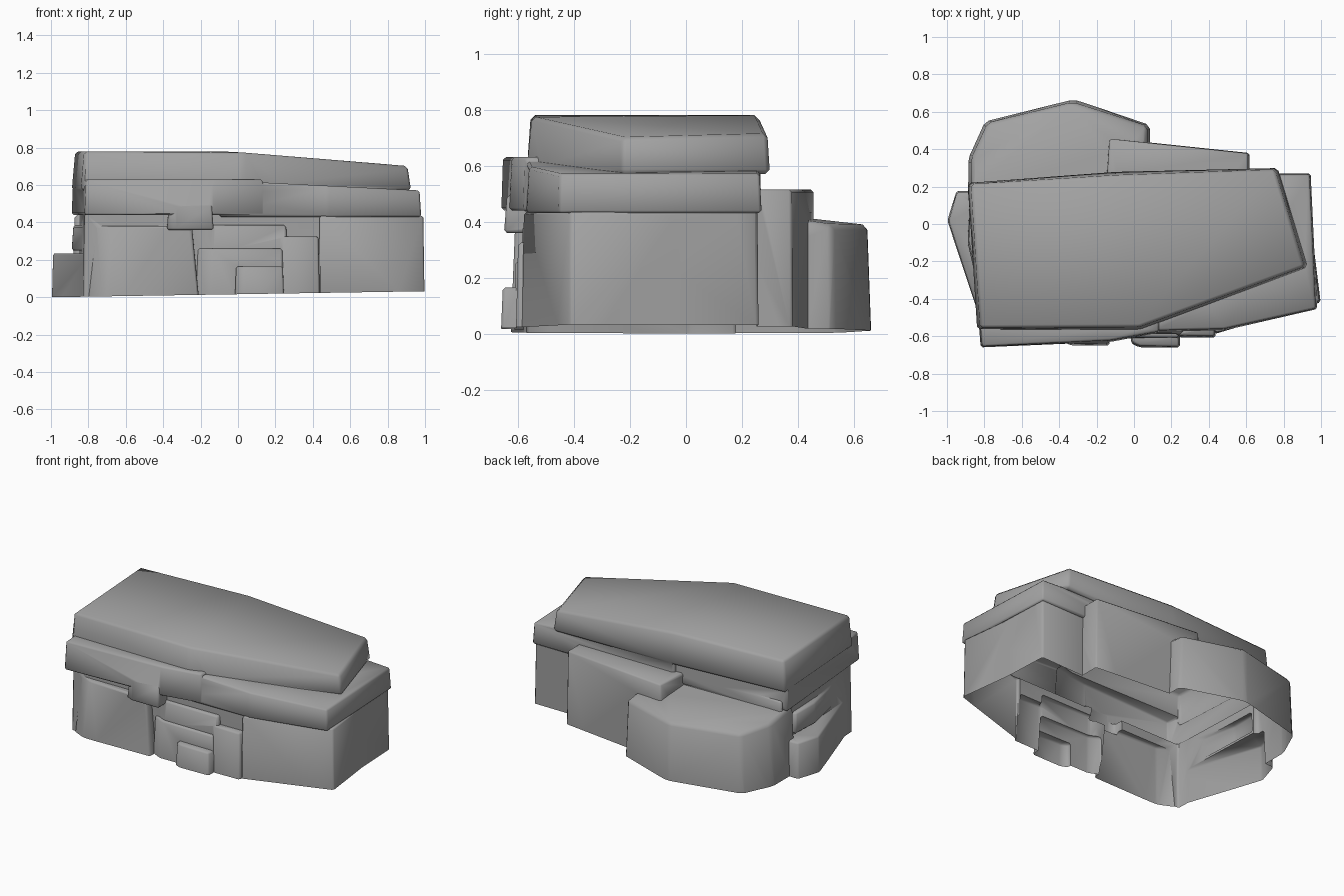
import bpy, bmesh
from mathutils import Vector

if "Cube" in bpy.data.objects:
    bpy.data.objects.remove(bpy.data.objects["Cube"])

BASE = -0.1  # blocks start below ground and are trimmed later
blocks = []


def slab(name, outline, z0, top, taper=0.01, bevel=0.01):
    """Stone block: plan outline, base height, top height (number or rule of x, y)."""
    rule = top if callable(top) else lambda x, y: top
    mid = sum((Vector((x, y, 0)) for x, y in outline), Vector()) / len(outline)
    bm = bmesh.new()
    low, high = [], []
    for x, y in outline:
        p = Vector((x, y, 0))
        q = p + (mid - p).normalized() * taper
        low.append(bm.verts.new((x, y, z0)))
        high.append(bm.verts.new((q.x, q.y, rule(x, y))))
    bm.faces.new(low[::-1])
    bm.faces.new(high)
    for i in range(len(low)):
        bm.faces.new((low[i - 1], low[i], high[i], high[i - 1]))
    bmesh.ops.recalc_face_normals(bm, faces=bm.faces)
    bmesh.ops.bevel(bm, geom=bm.edges[:], offset=bevel, segments=1,
                    affect='EDGES', clamp_overlap=True)
    bmesh.ops.triangulate(bm, faces=bm.faces[:])
    me = bpy.data.meshes.new(name)
    bm.to_mesh(me)
    bm.free()
    ob = bpy.data.objects.new(name, me)
    bpy.context.collection.objects.link(ob)
    blocks.append(ob)


def ledge(name, x0, x1, y, top, z0=BASE, taper=0.015):
    """Block on the front face, running back into the body, front edge slightly chipped."""
    d = (x1 - x0) / 6
    slab(name, [(x0, y + d / 2), (x0 + d, y), (x1, y), (x1, -0.3), (x0, -0.3)],
         z0, top, taper)


# main body
slab("layered_rock", [(-.83, -.57), (.45, -.56), (.97, -.41), (.94, .26), (-.86, .22)],
     BASE, 0.5)
# sloping cap stone
slab("cap", [(-.84, -.565), (.03, -.57), (.93, -.23), (.77, .3), (-.1, .28), (-.89, .22)],
     0.57, lambda x, y: 0.78 - 0.085 * max(0, x), 0.02, 0.016)
# layers under the cap
slab("upper_layer_right", [(-.1, -.58), (.48, -.57), (.98, -.455), (.945, .27), (-.1, .27)],
     0.43, lambda x, y: 0.62 - 0.05 * x)
slab("upper_layer_left", [(-.82, -.66), (-.12, -.63), (.14, -.58), (.14, .26), (-.89, .2)],
     0.44, 0.63)
# right front block
slab("right_front_block", [(.43, -.59), (1, -.42), (.935, .1), (.43, .1)], BASE, 0.435)
# back blocks
slab("back_left_block", [(-.89, .1), (-.89, .35), (-.8, .55), (-.32, .67), (.09, .53), (.09, .1)],
     BASE, lambda x, y: 0.39 + 0.15 * max(0, 0.5 - y), 0.02, 0.02)
slab("back_right_block", [(-.16, .15), (-.14, .46), (.62, .38), (.62, .15)], BASE, 0.515)
# left end foot and chip
slab("left_foot", [(-.8, -.58), (-1, .02), (-.95, .18), (-.7, .18)], BASE, 0.235)
slab("left_chip", [(-.8, -.5), (-.89, -.1), (-.88, .1), (-.7, .1)], 0.25, 0.385)
# front ledges
ledge("left_front_block", -.81, -.2, -.63, 0.38, taper=0.05)
ledge("front_column", .2, .44, -.61, 0.325)
ledge("front_step", -.23, .25, -.615, 0.26)
ledge("front_toe", -.02, .25, -.665, 0.165)
ledge("front_shelf", -.22, .27, -.59, 0.385, 0.2)
ledge("front_chip", -.38, -.13, -.65, 0.495, 0.36)

# fuse the blocks into one outer skin
rock = blocks.pop(0)
for b in blocks:
    m = rock.modifiers.new(b.name, 'BOOLEAN')
    m.operation = 'UNION'
    m.solver = 'EXACT'
    m.object = b
dg = bpy.context.evaluated_depsgraph_get()
me = bpy.data.meshes.new_from_object(rock.evaluated_get(dg))
rock.modifiers.clear()
rock.data = me
for b in blocks:
    bpy.data.objects.remove(b)

# trim to the slightly tilted ground line, leaving the shell open underneath
bm = bmesh.new()
bm.from_mesh(me)
bmesh.ops.bisect_plane(bm, geom=bm.verts[:] + bm.edges[:] + bm.faces[:],
                       plane_co=(-1, 0, 0), plane_no=(-0.016, 0, 1), clear_inner=True)
bmesh.ops.remove_doubles(bm, verts=bm.verts[:], dist=0.0005)
bm.to_mesh(me)
bm.free()

# dark grey stone
stone = bpy.data.materials.new("stone")
stone.diffuse_color = (0.36, 0.36, 0.36, 1)
stone.use_nodes = True
stone.node_tree.nodes["Principled BSDF"].inputs["Base Color"].default_value = stone.diffuse_color
me.materials.clear()
me.materials.append(stone)

bpy.context.view_layer.objects.active = rock
rock.select_set(True)
bpy.ops.object.shade_smooth_by_angle(angle=0.87)
